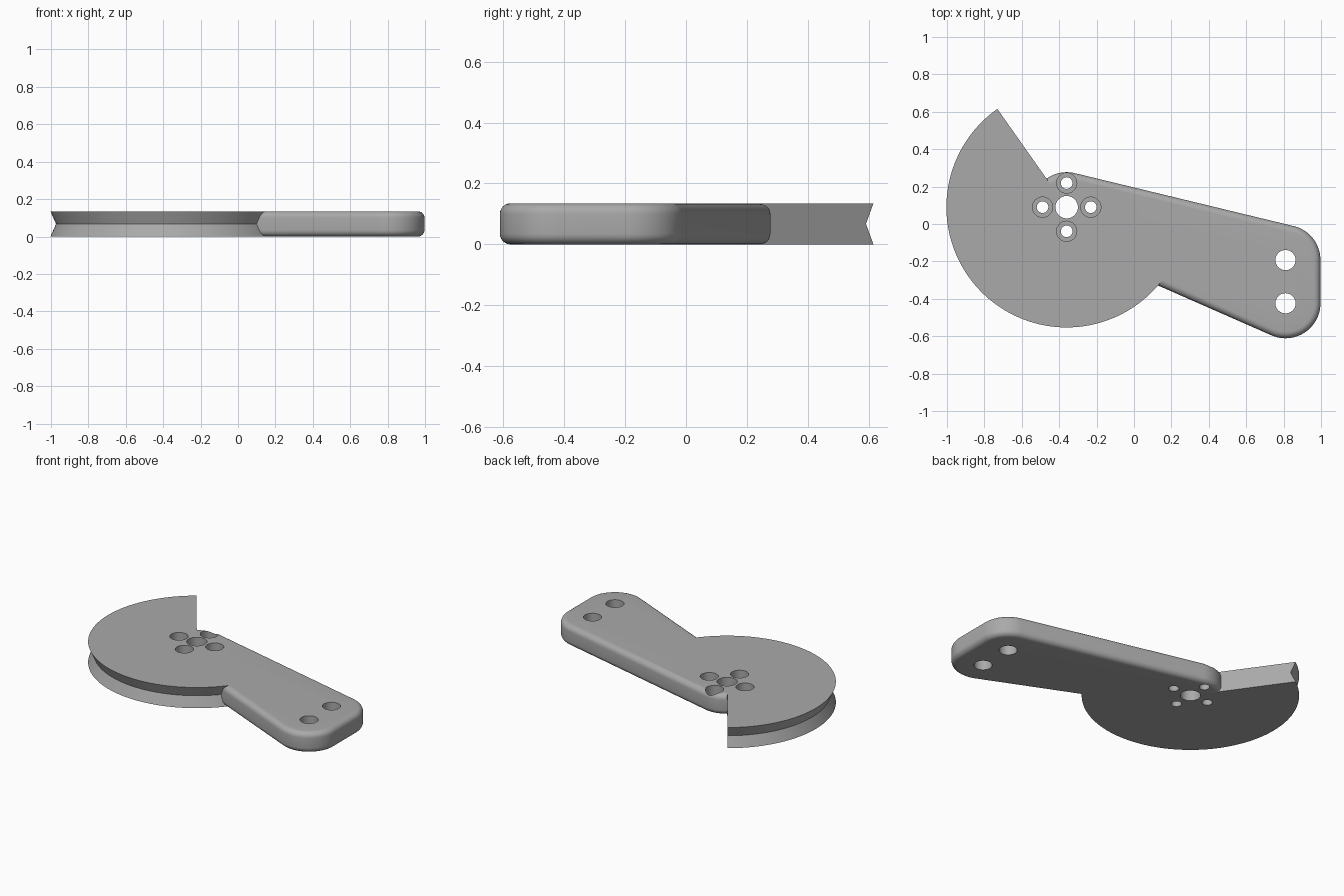
import bpy, bmesh, math
from mathutils import Vector, geometry

cube = bpy.data.objects.get("Cube")
if cube:
    bpy.data.objects.remove(cube, do_unlink=True)

HEIGHT = 0.135
HUB = Vector((-0.36, 0.09))
ARM_R, DISC_R = 0.187, 0.643
TIP_HOLES = [Vector((0.81, -0.193)), Vector((0.81, -0.424))]

grey = bpy.data.materials.new("mid grey")
grey.use_nodes = True
colour = (0.4, 0.4, 0.4, 1)
grey.diffuse_color = colour
grey.node_tree.nodes["Principled BSDF"].inputs["Base Color"].default_value = colour


def make_object(name, bm):
    bmesh.ops.recalc_face_normals(bm, faces=bm.faces)
    mesh = bpy.data.meshes.new(name)
    bm.to_mesh(mesh)
    bm.free()
    mesh.materials.append(grey)
    obj = bpy.data.objects.new(name, mesh)
    bpy.context.collection.objects.link(obj)
    return obj


def prism(name, outline, low, high):
    bm = bmesh.new()
    face = bm.faces.new([bm.verts.new((p.x, p.y, low)) for p in outline])
    ext = bmesh.ops.extrude_face_region(bm, geom=[face])
    verts = [v for v in ext["geom"] if isinstance(v, bmesh.types.BMVert)]
    bmesh.ops.translate(bm, verts=verts, vec=(0, 0, high - low))
    return make_object(name, bm)


def circle(centre, radius, count=64):
    steps = [math.tau * i / count for i in range(count)]
    return [centre + radius * Vector((math.cos(a), math.sin(a))) for a in steps]


def apply(obj, kind, **settings):
    mod = obj.modifiers.new(kind.title(), kind)
    for key, value in settings.items():
        setattr(mod, key, value)
    bpy.context.view_layer.objects.active = obj
    bpy.ops.object.modifier_apply(modifier=mod.name)


def combine(obj, other, operation):
    apply(obj, "BOOLEAN", object=other, operation=operation, solver="EXACT")
    bpy.data.objects.remove(other, do_unlink=True)


# Lever arm: tangent outline around the hub and both tip holes, rounded edges
points = [p for c in [HUB] + TIP_HOLES for p in circle(c, ARM_R, 96)]
outline = [points[i] for i in geometry.convex_hull_2d(points)]
horn = prism("grooved_lever_arm", outline, 0, HEIGHT)
apply(horn, "BEVEL", width=0.035, segments=6, limit_method="ANGLE",
      angle_limit=math.radians(40))

# Sector disc with a V-shaped groove around its rim
bm = bmesh.new()
axis = [bm.verts.new((*HUB, z)) for z in (0, HEIGHT)]
start, end, count = math.radians(125.2), math.radians(342), 110
rings = []
for i in range(count + 1):
    a = start + (end - start) * i / count
    d = Vector((math.cos(a), math.sin(a)))
    rings.append([bm.verts.new((*(HUB + d * r), z)) for r, z in
                  ((DISC_R, 0), (DISC_R - 0.03, HEIGHT / 2), (DISC_R, HEIGHT))])
for a, b in zip(rings, rings[1:]):
    bm.faces.new((axis[0], b[0], a[0]))
    bm.faces.new((axis[1], a[2], b[2]))
    for k in range(2):
        bm.faces.new((a[k], b[k], b[k + 1], a[k + 1]))
for ring in (rings[0], rings[-1]):
    bm.faces.new((axis[0], *ring, axis[1]))
combine(horn, make_object("groove_disc", bm), "UNION")

# Through holes at the hub and tip, counterbored screw holes around the hub
holes = [(HUB, 0.06, -0.1)] + [(p, 0.054, -0.1) for p in TIP_HOLES]
for i in range(4):
    a = math.pi / 2 * i
    p = HUB + 0.129 * Vector((math.cos(a), math.sin(a)))
    holes += [(p, 0.031, -0.1), (p, 0.054, 0.045)]
for centre, radius, low in holes:
    combine(horn, prism("hole_cutter", circle(centre, radius, 48), low, 0.3), "DIFFERENCE")

bpy.ops.object.select_all(action="DESELECT")
horn.select_set(True)
bpy.context.view_layer.objects.active = horn
bpy.ops.object.shade_smooth_by_angle(angle=math.radians(30))
